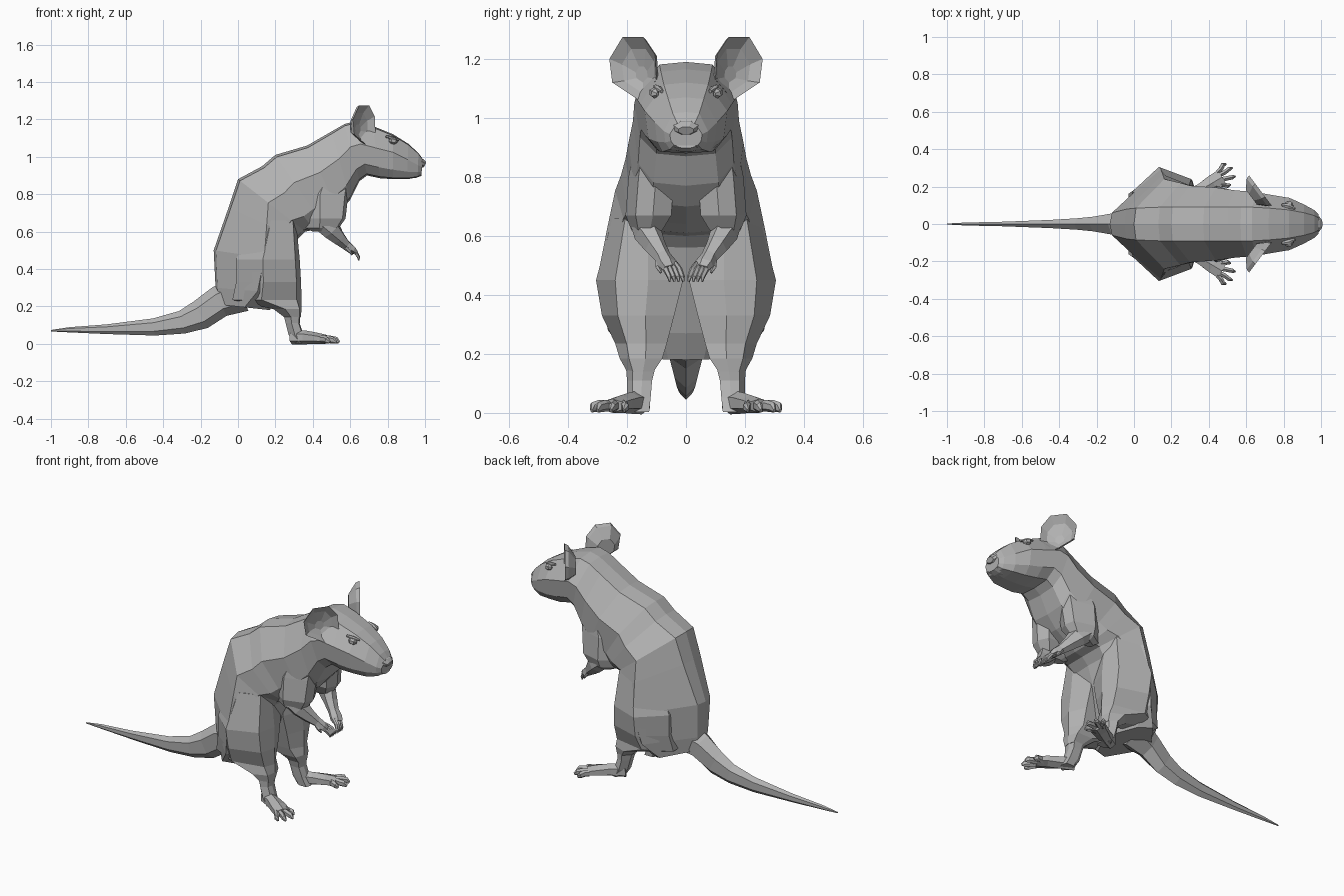
import bpy, bmesh, math
from mathutils import Vector

fur = bpy.data.materials.new("grey fur")
fur.diffuse_color = (0.45, 0.45, 0.45, 1)


def loft(name, rings, mirror=False):
    """Skin a list of equal-length closed rings, capping both ends."""
    bm = bmesh.new()
    vs = [[bm.verts.new(p) for p in r] for r in rings]
    n = len(vs[0])
    for a, b in zip(vs, vs[1:]):
        for i in range(n):
            j = (i + 1) % n
            bm.faces.new((a[i], a[j], b[j], b[i]))
    bm.faces.new(vs[0])
    bm.faces.new(vs[-1])
    bmesh.ops.recalc_face_normals(bm, faces=bm.faces)
    me = bpy.data.meshes.new(name)
    bm.to_mesh(me)
    bm.free()
    me.materials.append(fur)
    ob = bpy.data.objects.new(name, me)
    bpy.context.collection.objects.link(ob)
    if mirror:
        m = ob.modifiers.new("mirror", 'MIRROR')
        m.use_axis = (False, True, False)
        m.use_mirror_merge = False
    return ob


def ellipse(c, u, v, n):
    return [Vector(c) + u * math.cos(2 * math.pi * (i + .5) / n)
            + v * math.sin(2 * math.pi * (i + .5) / n) for i in range(n)]


# Wedge-shaped limb section, in fractions of its bounds
WEDGE = [(.02, .1), (0, .55), (.42, 1), (.93, .78), (1, .4), (.88, 0), (.25, 0)]


def column(name, levels):
    """Horizontal wedge rings: x min, x max, y min, y max, z."""
    loft(name, [[(a + (b - a) * u, c + (d - c) * v, z) for u, v in WEDGE]
                for a, b, c, d, z in levels], True)


def tube(name, pts, n=6, mirror=True):
    """Rings along a path: x, y, z, sideways radius, upright radius."""
    rings = []
    for i, p in enumerate(pts):
        a, b = pts[max(i - 1, 0)], pts[min(i + 1, len(pts) - 1)]
        t = (Vector(b[:3]) - Vector(a[:3])).normalized()
        s = t.cross(Vector((0, 0, 1))).normalized()
        rings.append(ellipse(p[:3], s * p[3], s.cross(t) * p[4], n))
    loft(name, rings, mirror)


# Body and head: back x,z / belly x,z / ridge width, side width, side position, belly width
body = [
    (-.10, .21, .17, .18, .03, .20, .50, .06),
    (-.12, .30, .22, .27, .05, .265, .66, .08),
    (-.13, .50, .28, .44, .06, .30, .66, .10),
    (-.05, .73, .32, .56, .08, .265, .55, .12),
    (.00, .88, .36, .60, .085, .24, .45, .13),
    (.13, .95, .41, .61, .09, .22, .42, .13),
    (.20, 1.01, .45, .64, .09, .205, .40, .13),
    (.37, 1.06, .54, .70, .09, .195, .40, .12),
    (.50, 1.135, .60, .77, .09, .18, .40, .11),
    (.57, 1.175, .65, .87, .09, .175, .40, .10),
    (.63, 1.19, .69, .90, .09, .17, .42, .10),
    (.72, 1.165, .76, .885, .085, .155, .42, .10),
    (.83, 1.12, .83, .88, .075, .14, .40, .09),
    (.91, 1.07, .905, .88, .06, .105, .45, .08),
    (.965, 1.02, .96, .89, .045, .075, .50, .055),
    (.99, .985, .98, .905, .03, .055, .50, .04),
]
rings = []
for bx, bz, fx, fz, r, w, ts, wf in body:
    half = [(0, 0), (.03, r), (ts, w), (.79, wf + (w - wf) * .75), (.97, wf), (1, 0)]
    half += [(t, -y) for t, y in half[-2:0:-1]]
    rings.append([(bx + (fx - bx) * t, y, bz + (fz - bz) * t) for t, y in half])
loft("body_and_head", rings)

# Tail
tube("tail", [(.02, 0, .27, .10, .10), (-.10, 0, .225, .065, .085), (-.20, 0, .155, .045, .08),
              (-.30, 0, .115, .035, .062), (-.45, 0, .09, .025, .046), (-.70, 0, .078, .014, .026),
              (-.90, 0, .075, .009, .014), (-1, 0, .07, .003, .004)], 6, False)

# Hind legs
column("thigh", [(.08, .31, .05, .25, .66), (-.01, .33, .01, .305, .45), (-.01, .337, .04, .285, .33),
                 (-.03, .34, .065, .24, .235), (.19, .34, .08, .225, .185), (.25, .335, .11, .20, .14)])
column("ankle", [(.24, .335, .10, .205, .17), (.255, .33, .115, .20, .11),
                 (.27, .35, .12, .20, .05), (.30, .37, .125, .20, .003)])
tube("foot", [(.29, .15, .035, .035, .04), (.36, .185, .034, .038, .037),
              (.42, .22, .03, .048, .03), (.47, .25, .024, .05, .024)])
toes = [(.485, .315), (.52, .295), (.535, .25), (.51, .205)]
for i, (x, y) in enumerate(toes):
    sx, sy = .445, .275 - i * .02
    tube("toe", [(sx, sy, .024, .014, .02), ((sx + x) / 2, (sy + y) / 2, .024, .014, .02),
                 (x - .01, y, .019, .013, .018), (x + .005, y + .005, .008, .005, .008)])

# Front legs
column("upper_arm", [(.38, .60, .05, .175, .90), (.33, .59, .04, .195, .80), (.34, .575, .05, .205, .67),
                     (.36, .54, .08, .185, .62), (.40, .50, .10, .16, .60)])
tube("forearm", [(.45, .145, .66, .045, .06), (.50, .13, .61, .045, .055), (.54, .105, .565, .036, .04),
                 (.575, .08, .53, .03, .028), (.605, .062, .505, .036, .024), (.62, .052, .49, .03, .016)])
for i in range(4):
    y = .03 + i * .016
    tip = .012 + i * .015
    tube("finger", [(.605, y + .006, .505, .009, .012), (.632, (y + tip) / 2, .485, .008, .012),
                    (.645, tip, .462, .008, .009), (.646, tip - .003, .445, .003, .004)], 5)
tube("thumb", [(.58, .095, .52, .01, .012), (.60, .095, .495, .009, .01), (.61, .085, .475, .004, .004)], 5)

# Ears: cupped shells, outline in y,z
outline = [(.10, 1.13), (.105, 1.215), (.145, 1.275), (.215, 1.275), (.26, 1.20), (.25, 1.12), (.16, 1.06)]
cy, cz = .175, 1.17
shell = []
for s, d in [(.25, .045), (.7, .03), (1, 0), (.93, .02), (.5, .06)]:
    r = []
    for y, z in outline:
        oy, oz = cy + (y - cy) * s, cz - .03 * (1 - s) + (z - cz) * s
        r.append((.735 - (oy - .1) * .75 - d * .82, oy - d * .57, oz))
    shell.append(r)
loft("ear", shell, True)

# Face details
tube("eye", [(.808, .108, 1.087, .004, .008), (.82, .11, 1.087, .016, .017),
             (.838, .105, 1.083, .016, .017), (.85, .097, 1.08, .004, .008)])
tube("brow", [(.79, .103, 1.108, .008, .006), (.825, .097, 1.102, .015, .009), (.86, .082, 1.09, .006, .006)])
tube("nose", [(.96, 0, .97, .05, .03), (.985, 0, .965, .045, .025), (1.0, 0, .957, .028, .016)], 8, False)
tube("lower_lip", [(.90, 0, .897, .065, .015), (.95, 0, .90, .055, .014), (.98, 0, .907, .035, .01)], 8, False)
